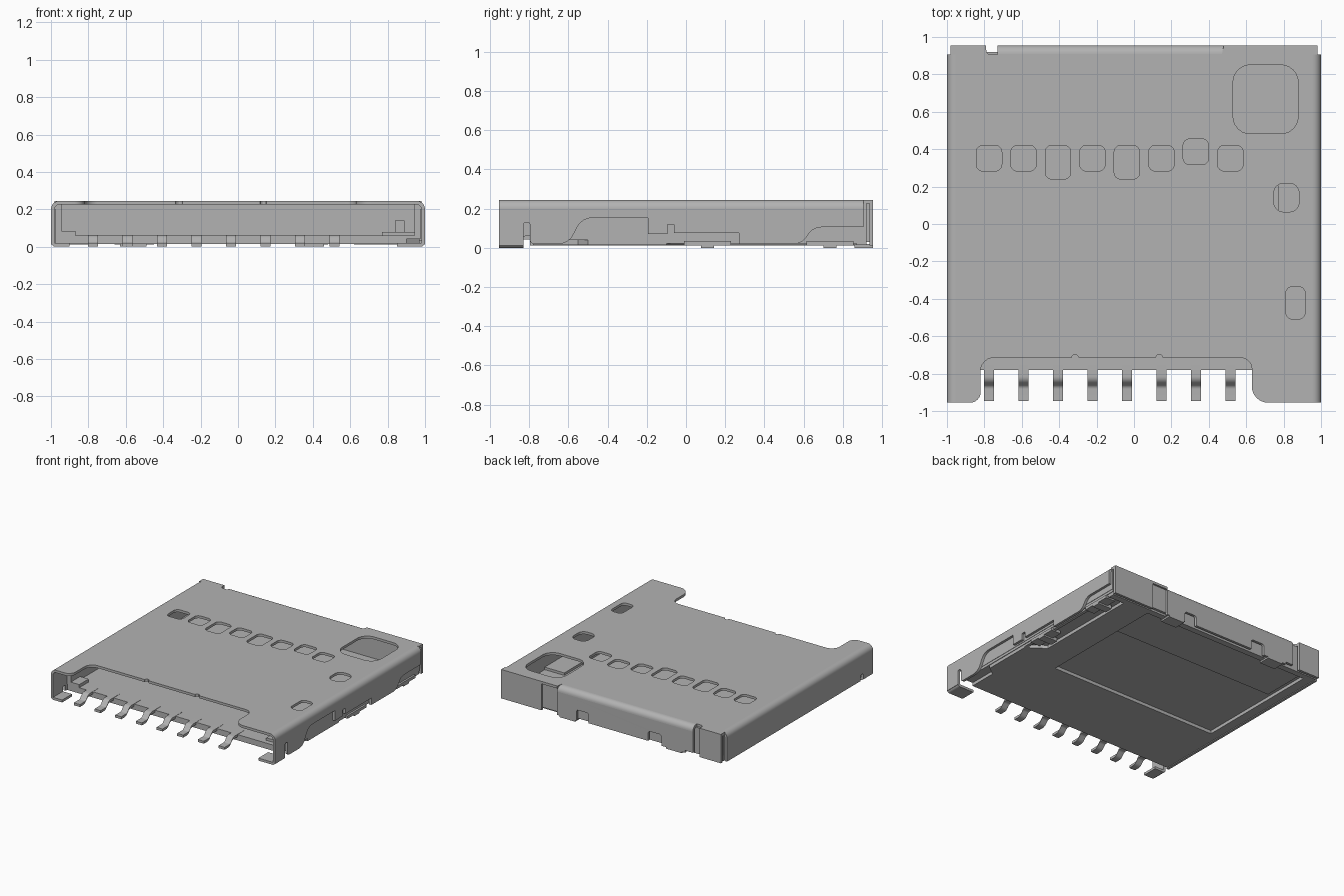
import bpy, bmesh
from math import pi, sin, cos
from mathutils import Vector, Matrix

cube = bpy.data.objects.get("Cube")
if cube:
    bpy.data.objects.remove(cube)

GREY = (0.45, 0.45, 0.45, 1)
metal = bpy.data.materials.new("plain grey")
metal.use_nodes = True
metal.diffuse_color = GREY
metal.node_tree.nodes["Principled BSDF"].inputs["Base Color"].default_value = GREY

# Local x, y and extrusion axes for each drawing plane
PLANES = {
    "xy": Matrix.Identity(3),
    "yz": Matrix(((0, 0, 1), (1, 0, 0), (0, 1, 0))),
    "xz": Matrix(((1, 0, 0), (0, 0, -1), (0, 1, 0))),
}


def fillet(points):
    """Round each (x, y, radius) corner of a closed outline."""
    out = []
    n = len(points)
    for i, p in enumerate(points):
        c = Vector(p[:2])
        r = p[2] if len(p) > 2 else 0
        if r == 0:
            out.append(c)
            continue
        a = (Vector(points[i - 1][:2]) - c).normalized()
        b = (Vector(points[(i + 1) % n][:2]) - c).normalized()
        half = a.angle(b) / 2
        s, e = c + a * r, c + b * r
        centre = c + (a + b).normalized() * (r / cos(half))
        radius = (s - centre).length
        for k in range(7):
            d = (s - centre).lerp(e - centre, k / 6)
            out.append(centre + d.normalized() * radius)
    return out


def rect(x0, x1, y0, y1, r=0):
    return [(x0, y0, r), (x1, y0, r), (x1, y1, r), (x0, y1, r)]


def plate(name, loops, lo, hi, plane="xy"):
    """Extrude outlines (first one outer, others holes) between lo and hi."""
    curve = bpy.data.curves.new(name, "CURVE")
    curve.dimensions = "2D"
    curve.fill_mode = "BOTH"
    curve.extrude = (hi - lo) / 2
    for loop in loops:
        pts = fillet(loop)
        spline = curve.splines.new("POLY")
        spline.points.add(len(pts) - 1)
        for sp, p in zip(spline.points, pts):
            sp.co = (p.x, p.y, 0, 1)
        spline.use_cyclic_u = True
    temp = bpy.data.objects.new(name, curve)
    bpy.context.collection.objects.link(temp)
    deps = bpy.context.evaluated_depsgraph_get()
    mesh = bpy.data.meshes.new_from_object(temp.evaluated_get(deps))
    bpy.data.objects.remove(temp)
    mid = (lo + hi) / 2
    bm = bmesh.new()
    bm.from_mesh(mesh)
    bmesh.ops.remove_doubles(bm, verts=bm.verts, dist=1e-5)
    for v in bm.verts:
        v.co = PLANES[plane] @ Vector((v.co.x, v.co.y, v.co.z))
        v.co += PLANES[plane] @ Vector((0, 0, mid))
    bmesh.ops.recalc_face_normals(bm, faces=bm.faces)
    bm.to_mesh(mesh)
    bm.free()
    mesh.name = name
    mesh.materials.clear()
    mesh.materials.append(metal)
    obj = bpy.data.objects.new(name, mesh)
    bpy.context.collection.objects.link(obj)
    bpy.ops.object.select_all(action="DESELECT")
    obj.select_set(True)
    bpy.context.view_layer.objects.active = obj
    bpy.ops.object.shade_smooth_by_angle(angle=pi / 6)
    return obj


def box(name, x0, x1, y0, y1, z0, z1):
    return plate(name, [rect(x0, x1, y0, y1)], z0, z1)


def bend(cx, cz, r, t, side):
    """Quarter ring outline, from pointing up to pointing sideways."""
    arc = [k * pi / 16 for k in range(9)]
    outer = [(cx + side * r * sin(a), cz + r * cos(a)) for a in arc]
    inner = [(cx + side * (r - t) * sin(a), cz + (r - t) * cos(a)) for a in arc]
    return outer + inner[::-1]


T, TOP, R = 0.02, 0.245, 0.045
EDGE, FRONT, BACK = 1 - R, -0.955, 0.955
COLUMNS = [-0.775 + 0.1843 * i for i in range(8)]


def nub(x):
    """Small half-round relief on the front opening."""
    return [(x + 0.018 * cos(pi - k * pi / 6), -0.715 + 0.018 * sin(k * pi / 6))
            for k in range(7)]


# Shell top with front opening, contact windows and rear notches
outline = [(-EDGE, FRONT), (-0.82, FRONT, 0.055), (-0.82, -0.715, 0.07)]
outline += nub(-0.315) + nub(0.135)
outline += [(0.63, -0.715, 0.06), (0.63, FRONT, 0.085), (EDGE, FRONT),
            (EDGE, 0.905), (0.98, 0.905), (0.98, BACK), (0.48, BACK),
            (0.47, BACK - R), (-0.73, BACK - R), (-0.73, 0.905),
            (-0.79, 0.905, 0.025), (-0.79, BACK), (-0.98, BACK),
            (-0.98, 0.905), (-EDGE, 0.905)]
windows = []
for i, x in enumerate(COLUMNS):
    y0, y1 = 0.283, 0.42
    if i in (2, 4):
        y0 = 0.24
    if i == 6:
        y0, y1 = 0.317, 0.455
    windows.append(rect(x - 0.068, x + 0.068, y0, y1, 0.035))
windows += [rect(0.53, 0.877, 0.483, 0.85, 0.09),
            rect(0.748, 0.882, 0.065, 0.217, 0.05),
            rect(0.812, 0.915, -0.508, -0.335, 0.035)]
plate("shell_top", [outline] + windows, TOP - T, TOP)

# Rounded bends along the sides and rear
for side, label in ((1, "left"), (-1, "right")):
    plate(label + "_shell_bend", [bend(side * EDGE, TOP - R, R, T, side)],
          -0.905, -FRONT, "xz")
plate("rear_shell_bend", [bend(BACK - R, TOP - R, R, T, 1)], -0.73, 0.48, "yz")

# Left wall with its stepped lower edge
ZB = TOP - R
left_wall = [(FRONT, ZB), (FRONT, 0.012), (-0.83, 0.012), (-0.83, 0.13, 0.015),
             (-0.795, 0.13, 0.015), (-0.795, 0.02, 0.02), (-0.6, 0.02, 0.05),
             (-0.53, 0.152, 0.05), (-0.195, 0.152), (-0.195, 0.07),
             (-0.095, 0.07), (-0.095, 0.12), (-0.06, 0.12), (-0.06, 0.075),
             (0.27, 0.075), (0.27, 0.02), (0.59, 0.02, 0.04),
             (0.65, 0.105, 0.04), (0.905, 0.105), (0.905, ZB)]
plate("left_shell_wall", [left_wall], 1 - T, 1, "yz")
right_wall = [(FRONT, ZB), (FRONT, 0.012), (-0.83, 0.012), (-0.83, 0.06, 0.012),
              (-0.795, 0.06, 0.012), (-0.795, 0.012), (0.905, 0.012), (0.905, ZB)]
plate("right_shell_wall", [right_wall], -1, -1 + T, "yz")

# Rear wall: flat corner panels and a centre panel with foot cutouts
for name, x0, x1 in (("left_rear_panel", 0.62, 0.98), ("right_rear_panel", -0.98, -0.79)):
    box(name, x0, x1, BACK - T, BACK, 0.012, TOP - T)
box("left_rear_step", 0.48, 0.62, BACK - 0.035, BACK - 0.015, 0.03, TOP - T)
rear = [(-0.73, ZB), (-0.73, 0.03), (-0.66, 0.03), (-0.66, 0.012), (-0.45, 0.012),
        (-0.45, 0.1, 0.02), (-0.33, 0.1, 0.02), (-0.33, 0.02), (0.2, 0.02),
        (0.2, 0.1, 0.02), (0.31, 0.1, 0.02), (0.31, 0.012), (0.48, 0.012), (0.48, ZB)]
plate("rear_panel", [rear], -BACK, -BACK + T, "xz")
for x in (0.39, -0.56):
    box("rear_foot", x - 0.07, x + 0.07, 0.86, BACK, 0, T)

# Front hook feet, curled inward from the side walls
for side, label, tip in ((1, "left", 0.85), (-1, "right", 0.9)):
    hook = [(side * 1, 0.05), (side * 1, 0, 0.025), (side * tip, 0),
            (side * tip, T), (side * (1 - T), T), (side * (1 - T), 0.05)]
    plate(label + "_front_foot", [hook], 0.83, -FRONT, "xz")

# Folded feet under the left side
for y in (0.11, 0.735):
    box("side_foot", 0.86, 0.985, y - 0.033, y + 0.033, 0, 0.03)
    box("side_foot_carrier", 0.9, 0.985, y - 0.12, y + 0.12, 0.012, 0.035)

# Moulded base: solid deck above a frame with shallow pockets beneath
box("base_deck", -0.975, 0.975, -0.78, 0.92, 0.04, 0.06)
frame = [(-0.975, -0.78), (0.9, -0.78), (0.9, -0.55), (0.97, -0.5), (0.97, -0.1),
         (0.83, 0), (0.83, 0.87), (0.97, 0.87), (0.97, 0.92), (-0.975, 0.92)]
plate("base_frame", [frame, rect(-0.9, 0.6, -0.19, 0.87)], 0.014, 0.04)
box("base_pocket_panel", -0.87, 0.6, 0.5, 0.87, 0.032, 0.04)
box("left_base_strip", 0.945, 0.97, -0.1, 0.87, 0.022, 0.04)

# Card guides and inner rear wall
for side, label in ((1, "left"), (-1, "right")):
    x0, x1 = sorted((side * 0.945, side * 0.978))
    box(label + "_guide", x0, x1, -0.78, 0.92, 0.06, TOP - T)
box("inner_rear_wall", -0.95, 0.95, 0.87, 0.92, 0.06, TOP - T)
box("left_ejector_rail", 0.77, 0.945, -0.74, 0.45, 0.06, 0.08)
box("left_ejector_block", 0.84, 0.89, -0.66, -0.56, 0.08, 0.14)
box("right_front_ledge", -0.945, -0.87, -0.78, -0.66, 0.06, 0.085)

# Row of cranked solder pins
pin = [(-0.7, 0.062), (-0.835, 0.062, 0.02), (-0.87, 0.02, 0.012), (-0.945, 0.02),
       (-0.945, 0), (-0.885, 0, 0.02), (-0.845, 0.042, 0.012), (-0.7, 0.042)]
for x in COLUMNS:
    plate("solder_pin", [pin], x - 0.027, x + 0.027, "yz")
